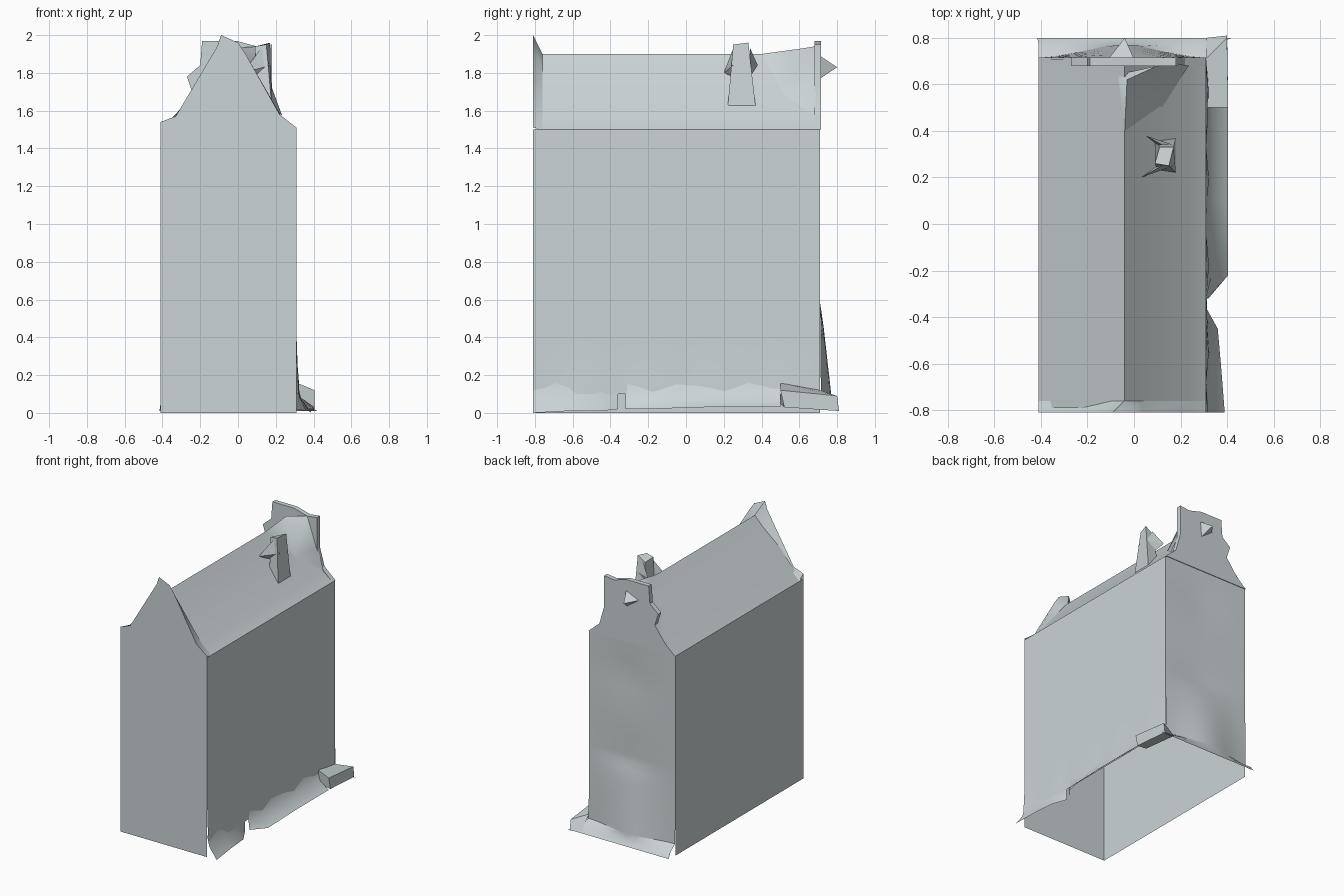
import bpy, bmesh, math

cube = bpy.data.objects.get("Cube")
if cube:
    bpy.data.objects.remove(cube, do_unlink=True)

stone = bpy.data.materials.new("pale_grey")
stone.use_nodes = True
GREY = (0.60, 0.66, 0.67, 1)
stone.diffuse_color = GREY
stone.node_tree.nodes["Principled BSDF"].inputs["Base Color"].default_value = GREY

LEFT, RIGHT, FRONT, BACK = -0.41, 0.31, -0.81, 0.71


def build(name, verts, faces, angle=30):
    mesh = bpy.data.meshes.new(name)
    mesh.from_pydata(verts, [], faces)
    bm = bmesh.new()
    bm.from_mesh(mesh)
    bmesh.ops.recalc_face_normals(bm, faces=bm.faces)
    bm.to_mesh(mesh)
    bm.free()
    mesh.materials.append(stone)
    obj = bpy.data.objects.new(name, mesh)
    bpy.context.collection.objects.link(obj)
    bpy.ops.object.select_all(action="DESELECT")
    obj.select_set(True)
    bpy.context.view_layer.objects.active = obj
    bpy.ops.object.shade_smooth_by_angle(angle=math.radians(angle))
    return obj


def sheet(name, rows, angle=50):
    """Join equally long rows of points into a surface."""
    n = len(rows[0])
    verts = [p for row in rows for p in row]
    faces = [(i * n + j, i * n + j + 1, (i + 1) * n + j + 1, (i + 1) * n + j)
             for i in range(len(rows) - 1) for j in range(n - 1)]
    return build(name, verts, faces, angle)


def slab(name, outline, y0, y1):
    """Extrude an x-z outline along y."""
    n = len(outline)
    verts = [(x, y, z) for y in (y0, y1) for x, z in outline]
    sides = [(i, (i + 1) % n, (i + 1) % n + n, i + n) for i in range(n)]
    return build(name, verts, [tuple(range(n)), tuple(range(n, 2 * n))] + sides)


def bump(v, centre, width):
    return math.exp(-((v - centre) / width) ** 2)


# Side walls, open underneath
sheet("left_wall", [[(LEFT, y, z) for z in (0, 1.5)] for y in (FRONT, BACK)])
levels = [0.1, 0.17, 0.25, 0.4, 0.6, 1.0, 1.5]
sheet("right_wall", [[(RIGHT + 0.015 * bump(z, 0.1, 0.15) * math.sin(9 * y) ** 2, y, z)
                      for z in levels]
                     for y in [FRONT + (BACK - FRONT) * i / 12 for i in range(13)]])

# Roof with shallow eaves
roof = [(LEFT, 1.5), (-0.36, 1.55), (-0.04, 1.9), (0.235, 1.56), (RIGHT, 1.5)]
sheet("roof", [[(x, y, z) for x, z in roof] for y in (-0.79, BACK)], 20)

# Front wall and its raised gable
gable = [(LEFT, 1.54), (-0.33, 1.57), (-0.11, 1.94), (-0.09, 2.0),
         (0, 1.96), (0.04, 1.9), (0.22, 1.58), (RIGHT, 1.51)]
front = [(x, FRONT, z) for x, z in [(LEFT, 0)] + gable + [(RIGHT, 0)]]
build("front_wall", front, [tuple(range(len(front)))])
behind = [(LEFT, 1.5), (-0.36, 1.55), (-0.1, 1.83), (-0.04, 1.9),
          (-0.03, 1.89), (0.02, 1.83), (0.235, 1.56), (RIGHT, 1.5)]
sheet("front_gable_back", [[(x, FRONT, z) for x, z in gable],
                           [(x, -0.76, z) for x, z in behind]], 30)


# Uneven back wall, swelling towards its foot
def back_y(x, z):
    swell = 0.07 * max(0, (0.62 - z) / 0.62) * bump(x, -0.05, 0.22)
    dent = 0.012 * bump(z, 1.25, 0.12) + 0.012 * bump(z, 0.62, 0.06)
    return BACK + swell - dent * bump(x, 0, 0.2)


columns = [LEFT + (RIGHT - LEFT) * i / 10 for i in range(11)]
heights = [0.09, 0.15, 0.25, 0.35, 0.45, 0.55, 0.6, 0.65, 0.8, 1.0, 1.15, 1.25, 1.35, 1.5]
sheet("back_wall", [[(x, back_y(x, z), z) for x in columns] for z in heights])
sheet("back_foot", [[(x, back_y(x, 0.09), 0.09) for x in columns],
                    [(x + 0.05 * (x + 0.41), 0.77, 0.05) for x in columns],
                    [(x * 1.16 + 0.06, 0.8, 0.01) for x in columns]])

# Ragged back gable
ragged = [(LEFT, 1.5), (-0.33, 1.57), (-0.24, 1.69), (-0.27, 1.78), (-0.2, 1.84),
          (-0.19, 1.97), (-0.01, 1.97), (0.1, 1.94), (0.18, 1.95), (0.18, 1.72),
          (0.22, 1.58), (RIGHT, 1.5)]
slab("back_gable", ragged, 0.68, 0.715)

# Roof swelling up into the back gable
build("back_gable_ramp",
      [(-0.04, 0.4, 1.9), (-0.03, 0.62, 1.93), (0.1, 0.68, 1.94), (0.18, 0.69, 1.72),
       (0.12, 0.5, 1.7), (0.235, 0.68, 1.57), (-0.08, 0.64, 1.85)],
      [(0, 1, 4), (1, 2, 4), (2, 3, 4), (3, 5, 4), (0, 6, 1), (1, 6, 2)], 60)

# Spike jutting from the back gable
build("back_spike",
      [(-0.11, 0.71, 1.84), (0, 0.71, 1.89), (-0.01, 0.71, 1.77), (-0.04, 0.8, 1.83)],
      [(0, 1, 3), (1, 2, 3), (2, 0, 3)])

# Broken chimney with two spurs
base = [(0.1, 0.23, 1.68), (0.18, 0.22, 1.61), (0.18, 0.37, 1.61), (0.09, 0.36, 1.7)]
top = [(0.09, 0.26, 1.94), (0.15, 0.25, 1.95), (0.17, 0.33, 1.96), (0.11, 0.33, 1.92)]
build("chimney", base + top,
      [(i, (i + 1) % 4, (i + 1) % 4 + 4, i + 4) for i in range(4)] + [(4, 5, 6, 7)])
for name, tip, y in (("chimney_front_spur", (0.03, 0.2, 1.8), 0.25),
                     ("chimney_back_spur", (0.05, 0.38, 1.84), 0.34)):
    build(name, [(0.12, y, 1.93), (0.17, y, 1.84), (0.1, y, 1.78), tip],
          [(0, 1, 3), (1, 2, 3), (2, 0, 3)])

# Flared foot along the right wall: (y, reach, outer height)
for name, stations in (
        ("right_front_foot", [(-0.81, 0.39, 0), (-0.62, 0.375, 0.01),
                              (-0.45, 0.36, 0.01), (-0.36, RIGHT, 0.02)]),
        ("right_middle_foot", [(-0.32, 0.32, 0.02), (-0.22, 0.405, 0.02),
                               (0.1, 0.405, 0.03), (0.5, 0.405, 0.03)])):
    sheet(name, [[(RIGHT, y, 0.16), (RIGHT + (x - RIGHT) * 0.25, y, 0.08), (x, y, z)]
                 for y, x, z in stations])

# Folded flap at the back right corner
build("corner_flap",
      [(RIGHT, 0.5, 0.16), (0.405, 0.5, 0.12), (0.4, 0.8, 0.09), (RIGHT, BACK, 0.12),
       (RIGHT, 0.5, 0.05), (0.405, 0.52, 0.03), (0.4, 0.81, 0.01), (RIGHT, 0.8, 0.02)],
      [(0, 1, 2, 3), (0, 1, 5, 4), (1, 2, 6, 5), (2, 3, 7, 6), (4, 5, 6, 7)])
